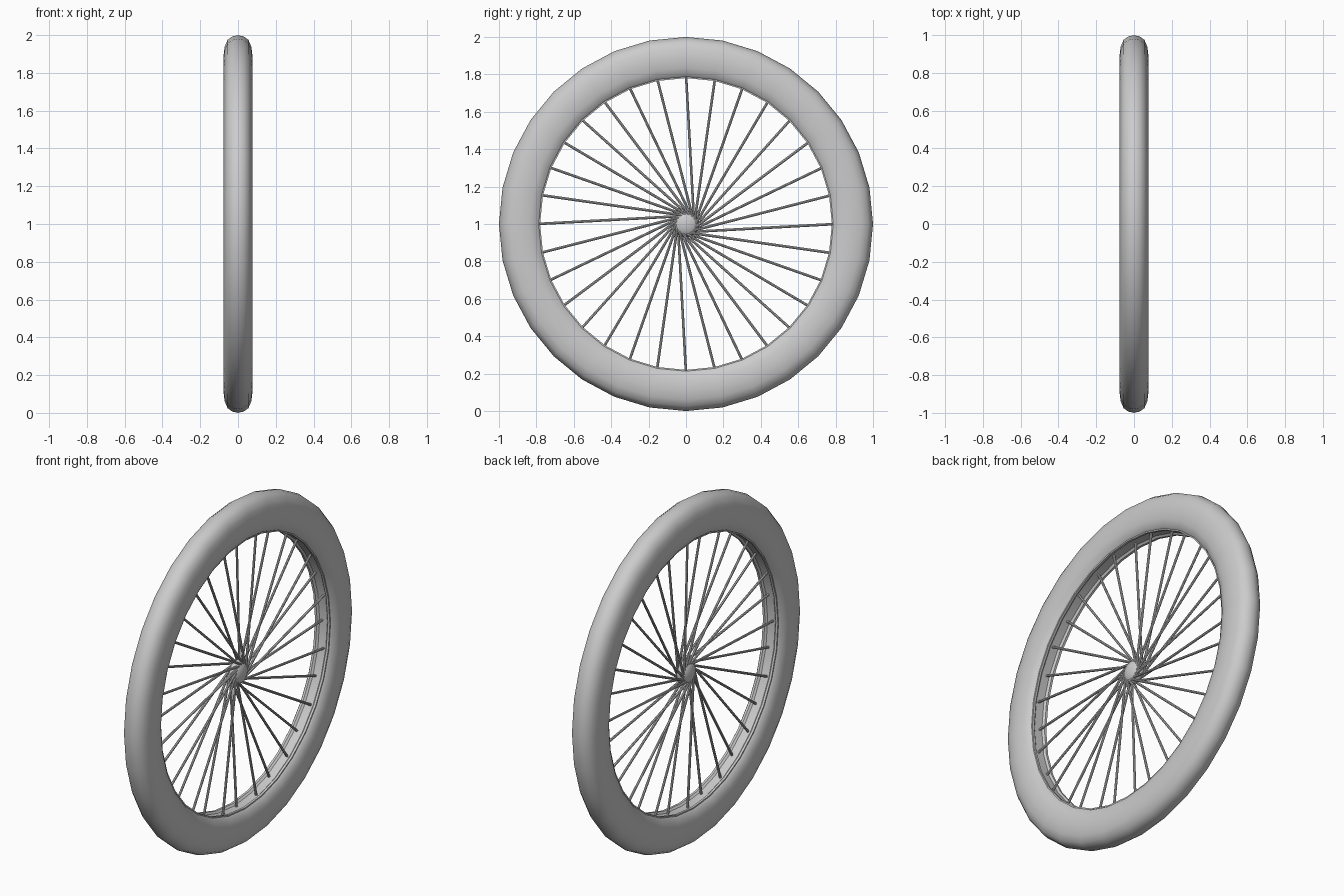
import bpy, bmesh, math
from mathutils import Vector

if "Cube" in bpy.data.objects:
    bpy.data.objects.remove(bpy.data.objects["Cube"])

N = 32
C = Vector((0, 0, 1))


def finish(bm, name, angle=40):
    bmesh.ops.recalc_face_normals(bm, faces=bm.faces)
    me = bpy.data.meshes.new(name)
    bm.to_mesh(me)
    bm.free()
    ob = bpy.data.objects.new(name, me)
    bpy.context.collection.objects.link(ob)
    bpy.ops.object.select_all(action='DESELECT')
    ob.select_set(True)
    bpy.context.view_layer.objects.active = ob
    bpy.ops.object.shade_smooth_by_angle(angle=math.radians(angle))
    return ob


def ring(name, profile):
    """Closed (x, radius) profile swept round the x axle."""
    bm = bmesh.new()
    loops = []
    for i in range(N):
        a = 2 * math.pi * i / N
        loops.append([bm.verts.new(C + Vector((x, r * math.sin(a), r * math.cos(a))))
                      for x, r in profile])
    n = len(profile)
    for i in range(N):
        p, q = loops[i], loops[(i + 1) % N]
        for k in range(n):
            bm.faces.new((p[k], p[(k + 1) % n], q[(k + 1) % n], q[k]))
    return finish(bm, name)


def mirrored(half):
    return half + [(-x, r) for x, r in reversed(half) if x > 0]


# Tyre: rounded section, open towards the rim
ring("tyre", mirrored([(0, 1.0), (0.03, 0.993), (0.055, 0.975), (0.07, 0.94), (0.077, 0.89),
                       (0.072, 0.835), (0.058, 0.795), (0.045, 0.785), (0.045, 0.81), (0, 0.81)]))

# Rim: shallow channel inside the tyre
ring("rim", mirrored([(0, 0.79), (0.025, 0.79), (0.035, 0.78), (0.048, 0.78), (0.048, 0.815), (0, 0.815)]))

# Hub: flattened ball
bm = bmesh.new()
bmesh.ops.create_uvsphere(bm, u_segments=24, v_segments=12, radius=0.07)
for v in bm.verts:
    v.co = Vector((v.co.z * 0.55, v.co.x, v.co.y)) + C
finish(bm, "hub", 60)

# Spokes: each leaves the hub slightly off centre, alternating sides
bm = bmesh.new()
for i in range(N):
    a = 2 * math.pi * i / N
    side = 1 if i % 2 else -1
    radial = Vector((0, math.sin(a), math.cos(a)))
    tangent = Vector((0, math.cos(a), -math.sin(a)))
    p = C + radial * 0.03 + tangent * 0.042 + Vector((side * 0.02, 0, 0))
    q = C + radial * 0.80 + Vector((side * 0.01, 0, 0))
    d = q - p
    res = bmesh.ops.create_cone(bm, cap_ends=True, segments=8, radius1=0.007, radius2=0.007, depth=d.length)
    rot = d.to_track_quat('Z', 'Y')
    for v in res['verts']:
        v.co = rot @ v.co + (p + q) / 2
finish(bm, "spokes")
